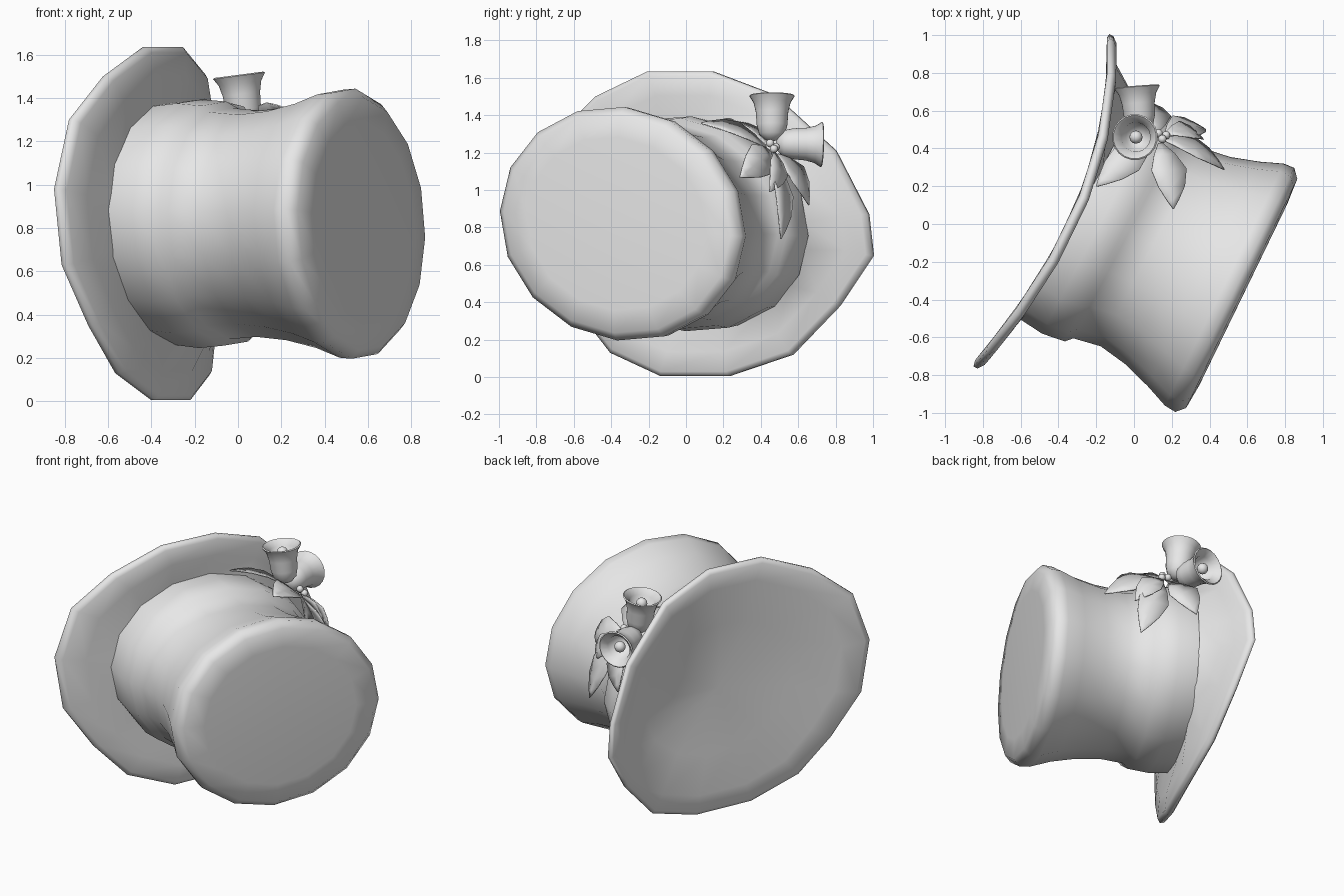
import bpy, bmesh, math
from mathutils import Vector

cube = bpy.data.objects.get("Cube")
if cube:
    bpy.data.objects.remove(cube)

grey = bpy.data.materials.new("plain_grey")
grey.use_nodes = True
grey.diffuse_color = (0.8, 0.8, 0.8, 1)
grey.node_tree.nodes["Principled BSDF"].inputs["Base Color"].default_value = (0.8, 0.8, 0.8, 1)

SIDES = 16
TILT = math.radians(-15)
BASE = Vector((-0.30, 0.08, 0.82))
AXIS = Vector((0.88, -0.475, 0)).normalized()
ACROSS = Vector((-AXIS.y, AXIS.x, 0))
UP = Vector((0, 0, 1))


def make_object(name, bm, angle=180):
    bmesh.ops.recalc_face_normals(bm, faces=bm.faces)
    mesh = bpy.data.meshes.new(name)
    bm.to_mesh(mesh)
    bm.free()
    mesh.materials.append(grey)
    obj = bpy.data.objects.new(name, mesh)
    bpy.context.collection.objects.link(obj)
    bpy.ops.object.select_all(action="DESELECT")
    obj.select_set(True)
    bpy.context.view_layer.objects.active = obj
    bpy.ops.object.shade_smooth_by_angle(angle=math.radians(angle))
    return obj


def loft(bm, rings):
    """Bridge rings of points; a ring holding one point closes the end."""
    loops = [[bm.verts.new(p) for p in ring] for ring in rings]
    for a, b in zip(loops, loops[1:]):
        n = max(len(a), len(b))
        for i in range(n):
            j = (i + 1) % n
            if len(a) == 1:
                bm.faces.new((a[0], b[j], b[i]))
            elif len(b) == 1:
                bm.faces.new((a[i], a[j], b[0]))
            else:
                bm.faces.new((a[i], a[j], b[j], b[i]))


EVEN = [math.tau * (k + 0.5) / SIDES for k in range(SIDES)]


def crown_ring(t, a, b, angles=EVEN):
    """Tilted oval across the hat; the top leans slightly with height."""
    ring = []
    for ang in angles:
        p, q = a * math.cos(ang), b * math.sin(ang)
        u = p * math.cos(TILT) - q * math.sin(TILT)
        v = p * math.sin(TILT) + q * math.cos(TILT)
        lean = max(t, 0) * (0.03 - 0.045 * u)
        ring.append(BASE + AXIS * (t + lean) + ACROSS * (u + 0.02 * t) + UP * v)
    return ring


# Crown with band bulge, waist, flared rounded top
profile = [(0.01, 0.665, 0.555), (0.14, 0.68, 0.57),
           (0.26, 0.66, 0.56), (0.29, 0.625, 0.53), (0.43, 0.595, 0.52),
           (0.58, 0.62, 0.535), (0.73, 0.67, 0.57), (0.85, 0.72, 0.615),
           (0.91, 0.725, 0.62), (0.95, 0.68, 0.58), (0.96, 0.54, 0.46)]
bm = bmesh.new()
loft(bm, [crown_ring(*s) for s in profile] + [[BASE + AXIS * 0.99]])
make_object("crown", bm)

# Brim outline in y and z
outline = [(0.14, 1.635), (0.47, 1.51), (0.8, 1.21), (0.975, 0.87), (1.0, 0.65), (0.82, 0.38),
           (0.57, 0.12), (0.23, 0.005), (-0.13, 0.005), (-0.4, 0.13), (-0.57, 0.35),
           (-0.72, 0.63), (-0.76, 0.98), (-0.68, 1.3), (-0.48, 1.5), (-0.2, 1.635)]
matching = [math.atan2((z - 0.82) / 0.81, (y - 0.12) / 0.87) - TILT for y, z in outline]


def rim_ring(scale, drop):
    """Scaled brim outline, bent along the hat's length."""
    ring = []
    for py, pz in outline:
        y = 0.12 + (py - 0.12) * scale
        x = -0.325 + 0.473 * y - 0.268 * y * y
        ring.append(Vector((x, y, 0.82 + (pz - 0.82) * scale)) + AXIS * drop)
    return ring


# Brim: upper surface, rolled edge, underside and shallow inner floor
root = crown_ring(0.02, 0.65, 0.54, matching)
floor = crown_ring(-0.005, 0.52, 0.43, matching)
bm = bmesh.new()
loft(bm, [root, rim_ring(0.84, 0.025), rim_ring(0.97, 0.028), rim_ring(1, 0.012),
          rim_ring(1, -0.012), rim_ring(0.97, -0.028), rim_ring(0.84, -0.03),
          floor, [BASE + AXIS * 0.005]])
make_object("brim", bm)


# Bells
def ball(name, centre, radius):
    bm = bmesh.new()
    bmesh.ops.create_uvsphere(bm, u_segments=12, v_segments=8, radius=radius)
    bmesh.ops.translate(bm, verts=bm.verts, vec=centre)
    make_object(name, bm)


def bell(name, base, direction):
    base = Vector(base)
    d = Vector(direction).normalized()
    s = d.orthogonal().normalized()
    w = d.cross(s)

    def ring(h, r):
        return [base + d * h + (s * math.cos(math.tau * k / 20) + w * math.sin(math.tau * k / 20)) * r
                for k in range(20)]
    shape = [(0.0, 0.04), (0.03, 0.07), (0.08, 0.083), (0.15, 0.088), (0.2, 0.1),
             (0.235, 0.122), (0.24, 0.115), (0.205, 0.078), (0.1, 0.065)]
    bm = bmesh.new()
    loft(bm, [[base - d * 0.01]] + [ring(*s_) for s_ in shape] + [[base + d * 0.07]])
    make_object(name, bm, 60)
    ball(name + "_clapper", base + d * 0.19, 0.035)


bell("upper_bell", (0.035, 0.46, 1.27), (-0.13, 0, 1))
bell("rear_bell", (0.035, 0.49, 1.25), (-0.08, 1, -0.03))


# Leaves: pointed blades with a shallow midrib, lying over the crown
def leaf(name, base, tip, width):
    base, tip = Vector(base), Vector(tip)
    out = (base + tip) / 2 - BASE
    out -= AXIS * out.dot(AXIS)
    along = (tip - base).normalized()
    out = (out - along * out.dot(along)).normalized()
    side = along.cross(out)
    bm = bmesh.new()
    rows = []
    for f, w in [(0, 0.12), (0.2, 0.6), (0.45, 1), (0.7, 0.75), (0.88, 0.35), (1, 0.02)]:
        c = base.lerp(tip, f) + out * 0.035 * math.sin(math.pi * f)
        half = side * width * w / 2
        lift = out * 0.01 * w
        rows.append([bm.verts.new(p) for p in (c - half + lift, c, c + half + lift)])
    for a, b in zip(rows, rows[1:]):
        for i in range(2):
            bm.faces.new((a[i], a[i + 1], b[i + 1], b[i]))
    obj = make_object(name, bm, 30)
    thick = obj.modifiers.new("thickness", "SOLIDIFY")
    thick.thickness = 0.006


leaf("front_leaf", (0.14, 0.43, 1.23), (0.21, 0.08, 1.36), 0.2)
leaf("crown_leaf", (0.16, 0.45, 1.21), (0.48, 0.29, 1.07), 0.19)
leaf("hanging_leaf", (0.17, 0.47, 1.18), (0.37, 0.51, 0.74), 0.19)
leaf("rear_leaf", (0.12, 0.49, 1.19), (0.05, 0.66, 0.92), 0.2)
leaf("brim_leaf", (0.09, 0.44, 1.24), (-0.2, 0.2, 1.38), 0.18)
leaf("side_leaf", (0.17, 0.48, 1.2), (0.37, 0.45, 0.99), 0.15)

# Berries and stem knot at the centre of the spray
for i, spot in enumerate([(0.15, 0.45, 1.25), (0.17, 0.47, 1.22), (0.13, 0.48, 1.23)]):
    ball("berry_%d" % (i + 1), Vector(spot), 0.022)
